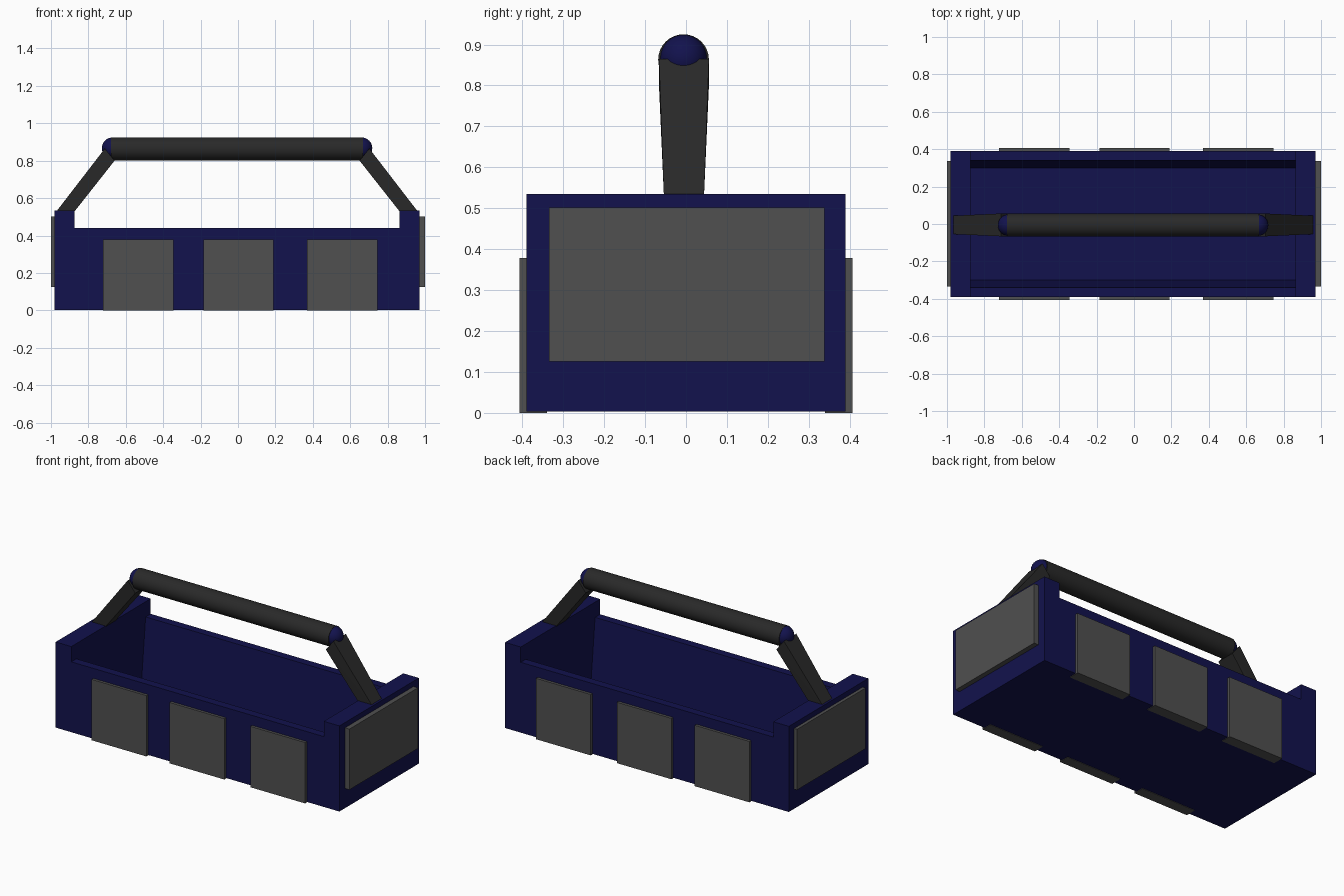
import bpy, bmesh
from math import radians
from mathutils import Vector

if "Cube" in bpy.data.objects:
    bpy.data.objects.remove(bpy.data.objects["Cube"])


def material(name, rgb):
    m = bpy.data.materials.new(name)
    m.diffuse_color = (*rgb, 1)
    m.use_nodes = True
    m.node_tree.nodes["Principled BSDF"].inputs["Base Color"].default_value = m.diffuse_color
    return m


BLUE = material("navy", (0.006, 0.006, 0.075))
PAD = material("pad_grey", (0.08, 0.08, 0.08))
DARK = material("handle_grey", (0.022, 0.022, 0.022))
CX = -0.005   # body sits a hair left of centre


def hull(name, points, mat):
    """Convex solid around a few corner points."""
    bm = bmesh.new()
    for p in points:
        bm.verts.new(p)
    bmesh.ops.convex_hull(bm, input=bm.verts)
    bmesh.ops.dissolve_limit(bm, angle_limit=radians(0.5), verts=bm.verts, edges=bm.edges)
    bmesh.ops.recalc_face_normals(bm, faces=bm.faces)
    me = bpy.data.meshes.new(name)
    bm.to_mesh(me)
    bm.free()
    me.materials.append(mat)
    ob = bpy.data.objects.new(name, me)
    bpy.context.collection.objects.link(ob)
    return ob


def box(name, xs, ys, zs, mat):
    return hull(name, [(x, y, z) for x in xs for y in ys for z in zs], mat)


def smooth(name, mat):
    ob = bpy.context.object
    ob.name = name
    ob.data.materials.append(mat)
    bpy.ops.object.shade_smooth_by_angle(angle=radians(35))


# Tray floor
box("floor", (CX - 0.975, CX + 0.975), (-0.39, 0.39), (0.003, 0.055), BLUE)

for s, side in ((-1, "left"), (1, "right")):
    # End walls with their large pads
    box(side + "_end_wall", (CX + s * 0.868, CX + s * 0.975), (-0.39, 0.39), (0.055, 0.535), BLUE)
    box(side + "_end_pad", (s * 0.96, s), (-0.335, 0.338), (0.125, 0.502), PAD)

    # Slanted handle arms, slightly wider at the top
    lower = [(0.965, 0.53), (0.868, 0.53)]
    upper = [(0.707, 0.865), (0.655, 0.80)]
    pts = [(CX + s * x, -0.005 + t * w, z)
           for prof, w in ((lower, 0.049), (upper, 0.061)) for x, z in prof for t in (-1, 1)]
    hull(side + "_handle_arm", pts, DARK)

    # Rounded grip ends
    bpy.ops.mesh.primitive_uv_sphere_add(segments=32, ring_count=16, radius=0.057,
                                         location=(CX + s * 0.666, -0.006, 0.867))
    smooth(side + "_grip_end", BLUE)

# Side walls, thicker towards the floor
for s, side in ((-1, "front"), (1, "back")):
    prof = [(0.39, 0.055), (0.39, 0.44), (0.34, 0.44), (0.30, 0.055)]
    hull(side + "_side_wall", [(x, s * y, z) for x in (CX - 0.868, CX + 0.868) for y, z in prof], BLUE)
    for i, x in enumerate((-0.533, 0.003, 0.558)):
        box(f"{side}_pad_{i + 1}", (x - 0.188, x + 0.188), (s * 0.34, s * 0.407), (0, 0.378), PAD)

# Grip bar
bpy.ops.mesh.primitive_cylinder_add(vertices=32, radius=0.062, depth=1.346,
                                    location=(CX, -0.006, 0.863), rotation=(0, radians(90), 0))
smooth("grip_bar", DARK)
